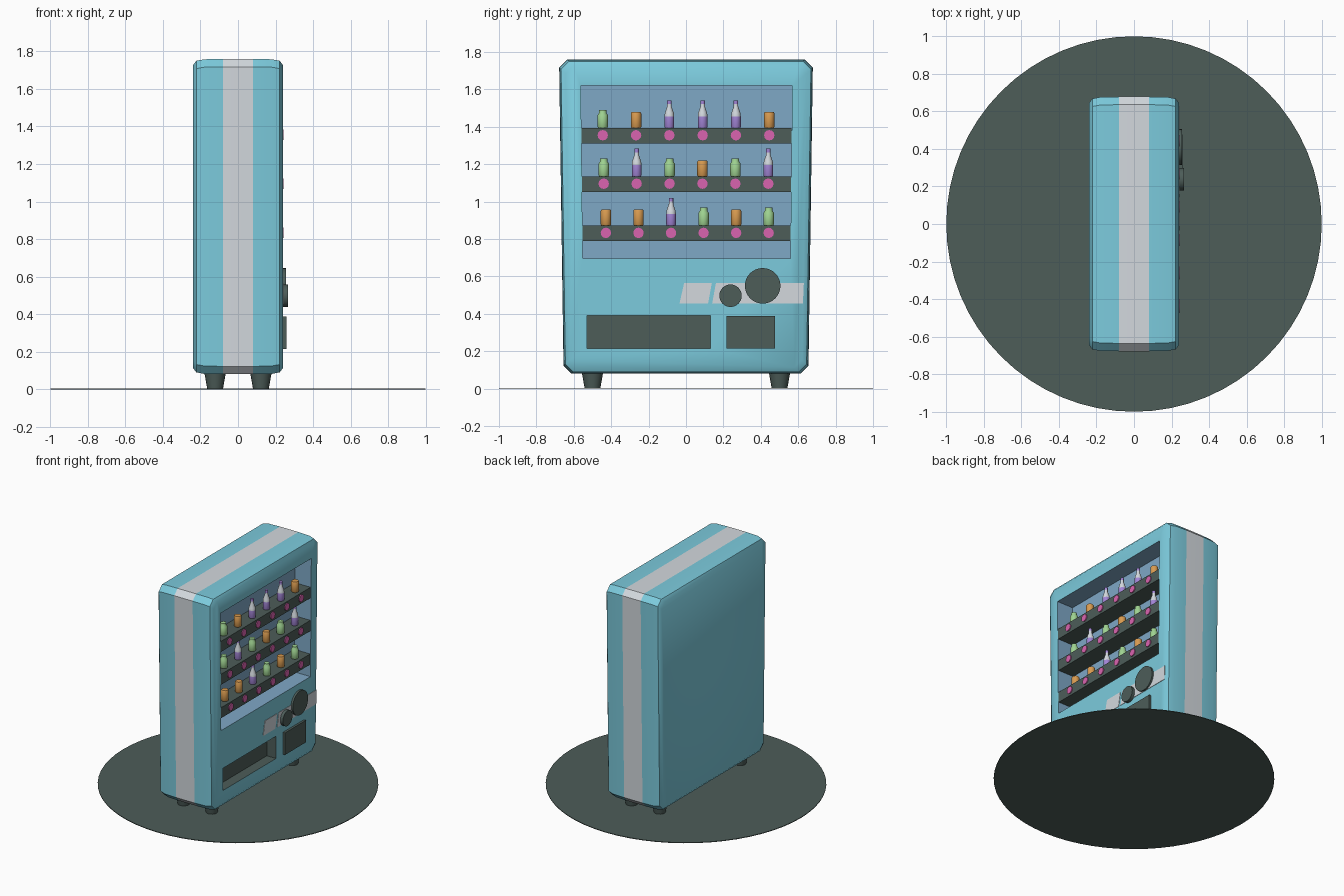
import bpy, bmesh, math

if "Cube" in bpy.data.objects:
    bpy.data.objects.remove(bpy.data.objects["Cube"])

def srgb(r, g, b):
    f = lambda c: c / 12.92 if c <= 0.04045 else ((c + 0.055) / 1.055) ** 2.4
    return (f(r / 255), f(g / 255), f(b / 255), 1)

MATS = {}
for name, col in {"cyan": (124, 203, 221), "pale_grey": (211, 217, 222), "dark_green_grey": (77, 93, 89),
                  "window_blue": (127, 168, 198), "pink": (218, 100, 176), "orange": (217, 155, 80),
                  "light_green": (160, 212, 146), "purple": (163, 133, 214)}.items():
    MATS[name] = bpy.data.materials.new(name)
    MATS[name].diffuse_color = srgb(*col)

def finish(name, bm, mats, angle=None):
    bmesh.ops.recalc_face_normals(bm, faces=bm.faces)
    me = bpy.data.meshes.new(name)
    bm.to_mesh(me)
    bm.free()
    for m in mats:
        me.materials.append(MATS[m])
    ob = bpy.data.objects.new(name, me)
    bpy.context.collection.objects.link(ob)
    if angle:
        smooth(ob, angle)
    return ob

def smooth(ob, angle):
    bpy.ops.object.select_all(action='DESELECT')
    ob.select_set(True)
    bpy.context.view_layer.objects.active = ob
    bpy.ops.object.shade_smooth_by_angle(angle=math.radians(angle))

def loft(bm, rings):
    """Skin a list of vertex rings; returns the side faces per band."""
    n = len(rings[0])
    vs = [[bm.verts.new(p) for p in r] for r in rings]
    bands = [[bm.faces.new((a[i], a[(i + 1) % n], b[(i + 1) % n], b[i])) for i in range(n)]
             for a, b in zip(vs, vs[1:])]
    bm.faces.new(vs[0])
    bm.faces.new(vs[-1])
    return bands

def prism(name, pts, x0, x1, mat):
    """Extrude a y-z outline along x."""
    bm = bmesh.new()
    loft(bm, [[(x, y, z) for y, z in pts] for x in (x0, x1)])
    return finish(name, bm, [mat])

def rect(y0, y1, z0, z1):
    return [(y0, z0), (y1, z0), (y1, z1), (y0, z1)]

def turned(name, profile, loc, mats, seg=16, along_x=False):
    """Lathe of (radius, height, material index of the band above)."""
    bm = bmesh.new()
    rings = []
    for r, h, _ in profile:
        ring = []
        for i in range(seg):
            a = 2 * math.pi * i / seg
            u, v = r * math.cos(a), r * math.sin(a)
            p = (h, u, v) if along_x else (u, v, h)
            ring.append([p[k] + loc[k] for k in range(3)])
        rings.append(ring)
    for band, (_, _, m) in zip(loft(bm, rings), profile):
        for f in band:
            f.material_index = m
    bm.faces.ensure_lookup_table()
    bm.faces[-1].material_index = profile[-1][2]
    return finish(name, bm, mats, 40)

# Cabinet: chamfered, slightly tapered outline lofted through the depth
def outline(x, d):
    t, b, c = 0.678 - d, 0.655 - d, 0.042
    z0, z1 = 0.08 + d, 1.76 - d
    return [(x, y, z) for y, z in ((-b + c, z0), (b - c, z0), (b, z0 + c), (t, z1 - c),
                                   (t - c, z1), (-t + c, z1), (-t, z1 - c), (-b, z0 + c))]

bm = bmesh.new()
bands = loft(bm, [outline(x, d) for x, d in ((-0.24, 0.034), (-0.222, 0.01), (-0.18, 0.002), (-0.08, 0),
                                            (0.08, 0), (0.18, 0.002), (0.222, 0.01), (0.24, 0.034))])
for f in bands[3]:
    f.material_index = 1
cabinet = finish("cabinet", bm, ["cyan", "pale_grey", "window_blue", "dark_green_grey"])

# Recesses: display window and delivery slot
WINDOW_BACK, SLOT_BACK = 0.10, 0.16
window = [(-0.552, 0.695), (0.558, 0.695), (0.568, 1.62), (-0.562, 1.62)]
cutters = [prism("window_cutter", window, WINDOW_BACK, 0.3, "window_blue"),
           prism("slot_cutter", rect(-0.53, 0.13, 0.215, 0.39), SLOT_BACK, 0.3, "dark_green_grey")]
bpy.context.view_layer.objects.active = cabinet
for c in cutters:
    mod = cabinet.modifiers.new("cut", 'BOOLEAN')
    mod.operation, mod.solver, mod.object = 'DIFFERENCE', 'EXACT', c
    bpy.ops.object.modifier_apply(modifier=mod.name)
for c in cutters:
    bpy.data.objects.remove(c)
for p in cabinet.data.polygons:
    x, y, z = p.center
    if 0.09 < x < 0.235 and abs(y) < 0.58:
        if 0.69 < z < 1.63:
            p.material_index = 2
        elif 0.21 < z < 0.4:
            p.material_index = 3
smooth(cabinet, 32)

# Shelves with goods and round buttons
CAN = ([(0.024, 0, 0), (0.028, 0.006, 0), (0.028, 0.078, 0), (0.024, 0.085, 0)], ["orange"])
JAR = ([(0.024, 0, 0), (0.028, 0.006, 0), (0.028, 0.068, 0), (0.02, 0.08, 0), (0.02, 0.096, 0)], ["light_green"])
BOTTLE = ([(0.023, 0, 0), (0.026, 0.006, 0), (0.026, 0.062, 1), (0.024, 0.08, 1), (0.012, 0.115, 1),
           (0.012, 0.128, 0), (0.012, 0.148, 0)], ["purple", "pale_grey"])
GOODS = {"c": ("can", CAN), "j": ("jar", JAR), "b": ("bottle", BOTTLE)}
for row, (top, kinds, shift) in enumerate(((1.394, "jcbbbc", 0.0), (1.135, "jbjcjb", 0.0), (0.872, "ccbjcj", 0.007))):
    half = 0.56 - 0.003 * row
    prism(f"shelf_{row}", rect(-half, half + 0.005, top - 0.083, top), WINDOW_BACK - 0.005, 0.236, "dark_green_grey")
    step = 0.178 - 0.002 * row
    for i, k in enumerate(kinds):
        y = (i - 2.5) * step + shift
        label, (profile, mats) = GOODS[k]
        turned(f"{label}_{row}_{i}", profile, (0.185, y, top), mats)
        turned(f"button_{row}_{i}", [(0.028, 0, 0), (0.028, 0.01, 0)], (0.233, y, top - 0.039), ["pink"], 12, True)

# Slanted light plates on the lower front
prism("short_plate", [(-0.035, 0.455), (0.118, 0.455), (0.138, 0.565), (-0.01, 0.565)], 0.237, 0.243, "pale_grey")
prism("long_plate", [(0.14, 0.455), (0.625, 0.455), (0.63, 0.565), (0.16, 0.565)], 0.237, 0.243, "pale_grey")

# Dials and payment panel
turned("large_dial", [(0.095, 0, 0), (0.095, 0.02, 0)], (0.236, 0.41, 0.55), ["dark_green_grey"], 32, True)
turned("small_dial", [(0.06, 0, 0), (0.06, 0.03, 0)], (0.236, 0.238, 0.497), ["dark_green_grey"], 32, True)
prism("payment_panel", rect(0.217, 0.476, 0.215, 0.388), 0.23, 0.258, "dark_green_grey")

# Feet
for sx in (-1, 1):
    for sy in (-1, 1):
        turned(f"foot_{sx}_{sy}", [(0.042, 0, 0), (0.057, 0.085, 0)], (0.122 * sx, 0.5 * sy, 0.002),
               ["dark_green_grey"], 16)

# Round base plate
turned("base_plate", [(1.0, 0, 0), (1.0, 0.005, 0)], (0, 0, 0), ["dark_green_grey"], 64)

for m in bpy.data.materials:
    if m.users and not m.is_grease_pencil:
        m.use_nodes = True
        m.node_tree.nodes["Principled BSDF"].inputs["Base Color"].default_value = m.diffuse_color
